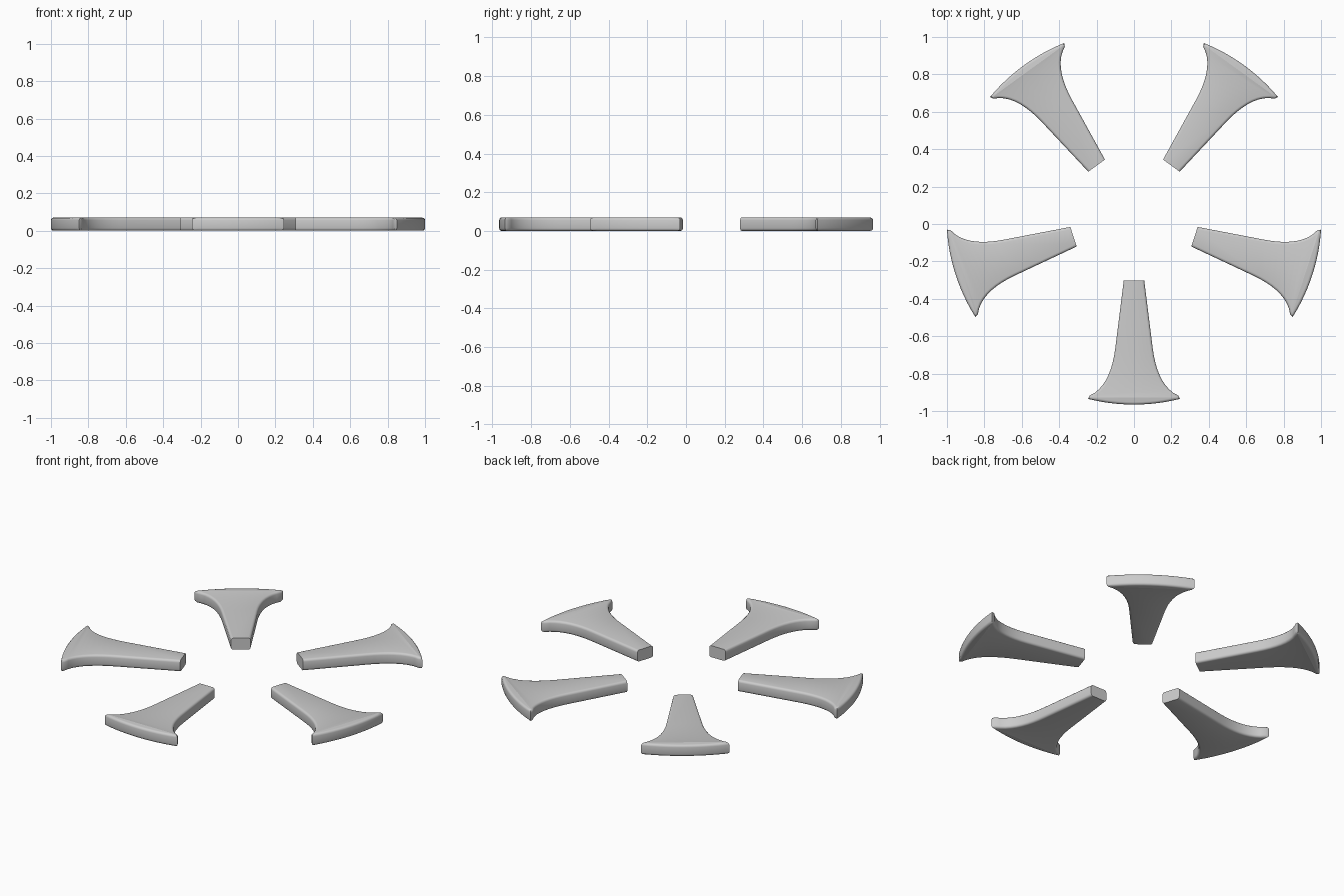
import bpy, bmesh, math
from mathutils import Vector
from mathutils.geometry import interpolate_bezier

cube = bpy.data.objects.get("Cube")
if cube:
    bpy.data.objects.remove(cube, do_unlink=True)

COUNT = 5
THICK = 0.07
BEVEL = 0.014
INNER, OUTER = 0.34, 1.0025
HUB_Y = 0.037


def half_outline():
    """Left edge of one blade, from the inner end out to the tip (radius, width)."""
    flare = interpolate_bezier(Vector((0.70, 0.10)), Vector((0.82, 0.115)),
                               Vector((0.918, 0.155)), Vector((0.954, 0.236)), 10)
    return [(INNER, 0.055)] + [(p[0], p[1]) for p in flare]


def blade_outline():
    side = half_outline()
    tip = math.asin(0.245 / OUTER)
    steps = 12
    rim = [(OUTER * math.cos(a), OUTER * math.sin(a))
           for a in (-tip + 2 * tip * i / steps for i in range(steps + 1))]
    return [(r, -w) for r, w in side] + rim + side[::-1]


def blade_mesh():
    bm = bmesh.new()
    base = bm.faces.new([bm.verts.new((x, y, 0)) for x, y in blade_outline()])
    raised = bmesh.ops.extrude_face_region(bm, geom=[base])["geom"]
    bmesh.ops.translate(bm, verts=[v for v in raised if isinstance(v, bmesh.types.BMVert)],
                        vec=(0, 0, THICK))
    bmesh.ops.recalc_face_normals(bm, faces=bm.faces)
    # Round the top and bottom rims, leaving the inner end cut square
    rims = [e for e in bm.edges
            if abs(e.verts[0].co.z - e.verts[1].co.z) < 1e-5
            and max(v.co.x for v in e.verts) > INNER + 0.01]
    bmesh.ops.bevel(bm, geom=rims, offset=BEVEL, offset_type='OFFSET', segments=3,
                    profile=0.5, affect='EDGES', clamp_overlap=False)
    bmesh.ops.recalc_face_normals(bm, faces=bm.faces)
    mesh = bpy.data.meshes.new("blade")
    bm.to_mesh(mesh)
    bm.free()
    return mesh


# Five flared blades radiating around an open hub
mesh = blade_mesh()
names = ["front_blade", "front_left_blade", "back_left_blade",
         "back_right_blade", "front_right_blade"]
bpy.ops.object.select_all(action='DESELECT')
for i, name in enumerate(names):
    blade = bpy.data.objects.new(name, mesh.copy())
    bpy.context.collection.objects.link(blade)
    blade.location = (0, HUB_Y, 0)
    blade.rotation_euler.z = -math.pi / 2 + i * math.tau / COUNT
    blade.select_set(True)
    bpy.context.view_layer.objects.active = blade
bpy.ops.object.shade_smooth_by_angle(angle=math.radians(35))
bpy.data.meshes.remove(mesh)
